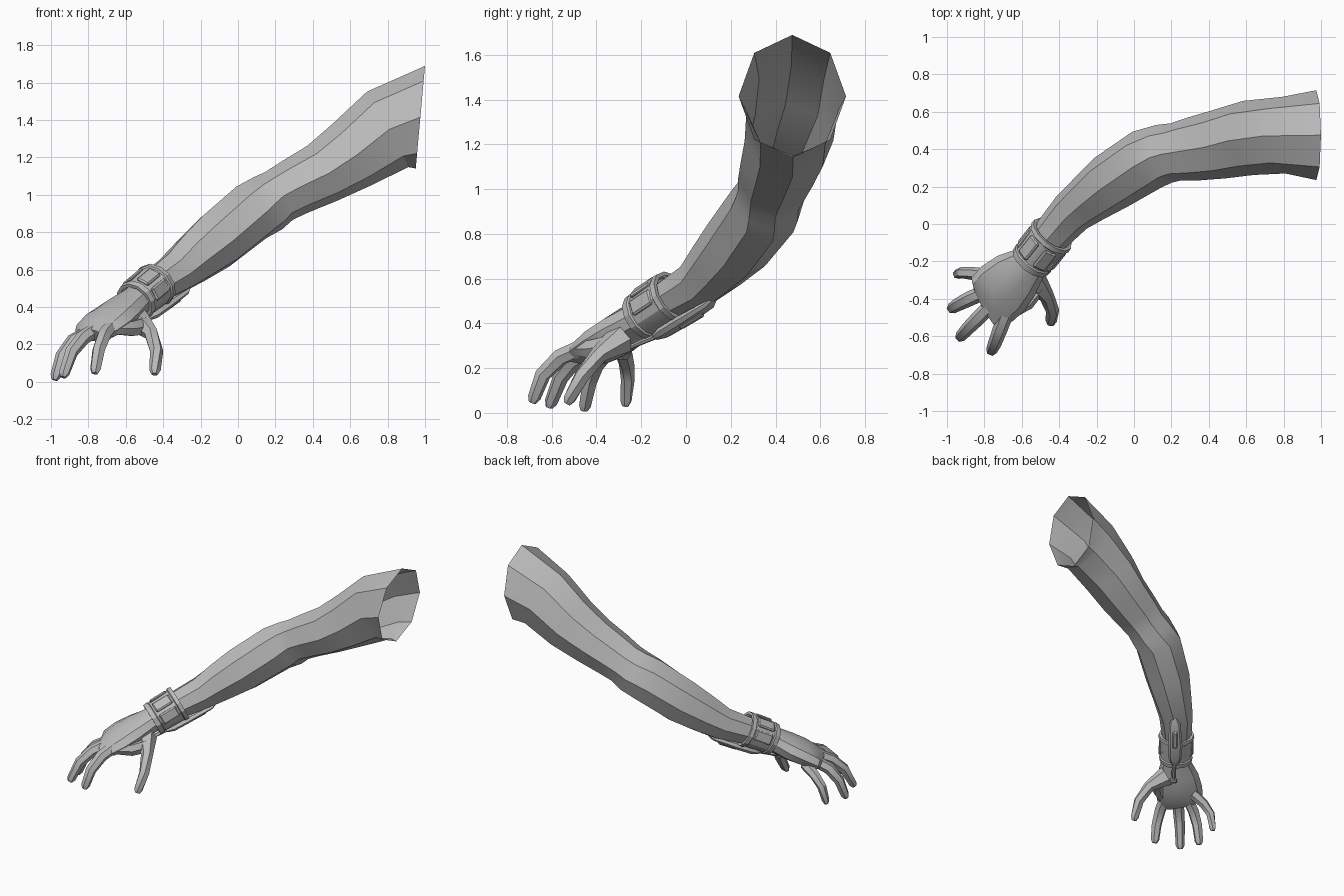
import bpy, bmesh, math
from mathutils import Vector, Matrix

if "Cube" in bpy.data.objects:
    bpy.data.objects.remove(bpy.data.objects["Cube"], do_unlink=True)

GREY = (0.5, 0.5, 0.5, 1.0)
grey = bpy.data.materials.new("plain grey")
grey.use_nodes = True
grey.diffuse_color = GREY
grey.node_tree.nodes["Principled BSDF"].inputs["Base Color"].default_value = GREY


def finish(name, bm, angle=30):
    mesh = bpy.data.meshes.new(name)
    bm.to_mesh(mesh)
    bm.free()
    mesh.materials.append(grey)
    ob = bpy.data.objects.new(name, mesh)
    bpy.context.collection.objects.link(ob)
    bpy.ops.object.select_all(action="DESELECT")
    ob.select_set(True)
    bpy.context.view_layer.objects.active = ob
    bpy.ops.object.shade_smooth_by_angle(angle=math.radians(angle))
    return ob


def frame(t):
    """Side, up and along axes for a section facing along t."""
    t = Vector(t).normalized()
    s = t.cross(Vector((0, 0, 1))).normalized()
    return s, s.cross(t), t


def loft(name, rings, sides=8, start=None, end=None, cap_start=False, cap_end=True):
    """Skin over rings given as (centre, half width, half height)."""
    bm = bmesh.new()
    cs = [Vector(r[0]) for r in rings]
    loops = []
    for i, (_, a, b) in enumerate(rings):
        lo, hi = cs[max(i - 1, 0)], cs[min(i + 1, len(cs) - 1)]
        t = hi - lo
        if i == 0 and start:
            t = start
        if i == len(cs) - 1 and end:
            t = end
        s, u, t = frame(t)
        loop = []
        for k in range(sides):
            q = math.tau * k / sides
            loop.append(bm.verts.new(cs[i] + s * a * math.cos(q) + u * b * math.sin(q)))
        loops.append(loop)
    for p, n in zip(loops, loops[1:]):
        for k in range(sides):
            m = (k + 1) % sides
            bm.faces.new((p[k], n[k], n[m], p[m]))
    if cap_start:
        bm.faces.new(loops[0])
    if cap_end:
        bm.faces.new(loops[-1][::-1])
    return finish(name, bm)


def plate(name, centre, along, size, turn=0.0, bevel=0.008):
    """Bevelled slab, size given as (across, out, along), rolled about its length."""
    s, u, t = frame(along)
    roll = Matrix.Rotation(turn, 3, t)
    s, u = roll @ s, roll @ u
    m = Matrix((s * size[0], u * size[1], t * size[2])).transposed().to_4x4()
    m.translation = centre
    bm = bmesh.new()
    bmesh.ops.create_cube(bm, size=1.0, matrix=m)
    bmesh.ops.recalc_face_normals(bm, faces=bm.faces)
    bmesh.ops.bevel(bm, geom=bm.edges[:], offset=bevel, segments=1, affect="EDGES")
    return finish(name, bm)


# Open sleeve from shoulder through elbow to wrist
loft("arm", [
    ((0.975, 0.475, 1.415), 0.24, 0.275),
    ((0.80, 0.475, 1.35), 0.205, 0.23),
    ((0.61, 0.46, 1.215), 0.20, 0.195),
    ((0.45, 0.425, 1.115), 0.185, 0.168),
    ((0.31, 0.40, 1.045), 0.17, 0.155),
    ((0.22, 0.385, 0.995), 0.155, 0.148),
    ((0.16, 0.375, 0.955), 0.16, 0.16),
    ((0.07, 0.345, 0.905), 0.168, 0.165),
    ((-0.12, 0.225, 0.75), 0.158, 0.16),
    ((-0.24, 0.135, 0.655), 0.135, 0.138),
    ((-0.335, 0.06, 0.58), 0.118, 0.115),
    ((-0.46, -0.08, 0.50), 0.10, 0.095),
], start=(-1, 0, 0.09), cap_end=False)

# Palm, closed behind the knuckles
loft("palm", [
    ((-0.50, -0.14, 0.465), 0.09, 0.085),
    ((-0.56, -0.21, 0.42), 0.105, 0.082),
    ((-0.63, -0.275, 0.37), 0.145, 0.085),
    ((-0.70, -0.345, 0.32), 0.165, 0.08),
    ((-0.76, -0.405, 0.275), 0.16, 0.062),
    ((-0.795, -0.435, 0.25), 0.13, 0.04),
], sides=10, end=(-0.9, -0.5, -0.6))

# Fingers: root, knuckle, middle joint and tip
fingers = {
    "index_finger": [(-0.68, -0.47, 0.29), (-0.715, -0.56, 0.25), (-0.745, -0.64, 0.17), (-0.765, -0.685, 0.05)],
    "middle_finger": [(-0.76, -0.43, 0.28), (-0.83, -0.50, 0.235), (-0.89, -0.56, 0.16), (-0.935, -0.61, 0.03)],
    "ring_finger": [(-0.79, -0.36, 0.27), (-0.88, -0.40, 0.22), (-0.94, -0.43, 0.14), (-0.98, -0.455, 0.015)],
    "little_finger": [(-0.77, -0.28, 0.27), (-0.86, -0.265, 0.215), (-0.92, -0.26, 0.15), (-0.95, -0.27, 0.035)],
    "thumb": [(-0.54, -0.29, 0.33), (-0.465, -0.39, 0.26), (-0.435, -0.465, 0.165), (-0.445, -0.53, 0.045)],
}
for name, path in fingers.items():
    p = [Vector(v) for v in path]
    root = 0.07 if name == "thumb" else 0.04
    thick = 0.031 if name == "little_finger" else 0.036
    tip = (p[3] - p[2]).normalized()
    loft(name, [
        (p[0], root, root),
        (p[1], thick * 1.12, thick * 1.1),
        (p[2], thick, thick),
        (p[3] - tip * 0.02, thick * 0.85, thick * 0.8),
        (p[3] + tip * 0.005, thick * 0.5, thick * 0.45),
    ], sides=6)

# Skin between thumb and forefinger
loft("thumb_web", [
    ((-0.50, -0.34, 0.30), 0.03, 0.05),
    ((-0.57, -0.42, 0.285), 0.04, 0.045),
    ((-0.66, -0.48, 0.285), 0.03, 0.035),
], sides=6, cap_start=True)

# Wrist bracer with a raised rim at each end
near, far = Vector((-0.435, -0.055, 0.525)), Vector((-0.555, -0.205, 0.425))
axis = far - near
s, u, t = frame(axis)
profile = [(0.0, 0.105), (0.0, 0.124), (0.12, 0.126), (0.15, 0.117),
           (0.82, 0.11), (0.85, 0.118), (1.0, 0.114), (1.0, 0.095)]
loft("bracer", [(near + axis * f, r, r * 0.97) for f, r in profile],
     sides=12, start=axis, end=axis, cap_end=False)
mid = near + axis * 0.48

# Raised panels round the bracer
for i, deg in enumerate((-80, -30, 30, 80)):
    a = math.radians(deg)
    out = Matrix.Rotation(a, 3, t) @ u
    plate(f"bracer_panel_{i + 1}", mid + out * 0.108, axis, (0.075, 0.022, 0.125), a)

# Underside sheath running back along the forearm
loft("sheath", [
    ((-0.265, 0.125, 0.51), 0.018, 0.010),
    ((-0.29, 0.10, 0.482), 0.04, 0.018),
    ((-0.40, -0.025, 0.405), 0.05, 0.028),
    ((-0.46, -0.10, 0.36), 0.045, 0.028),
    ((-0.49, -0.135, 0.34), 0.025, 0.015),
], cap_start=True)
plate("sheath_cover", (-0.355, 0.025, 0.412), (-0.17, -0.21, -0.125), (0.035, 0.02, 0.14))

# Slim rod and stop lying under the palm
loft("rod", [
    ((-0.46, -0.10, 0.355), 0.014, 0.012),
    ((-0.53, -0.20, 0.315), 0.014, 0.012),
    ((-0.59, -0.27, 0.285), 0.010, 0.009),
], sides=6, cap_start=True)
plate("rod_stop", (-0.575, -0.255, 0.29), axis, (0.05, 0.025, 0.03), bevel=0.006)
